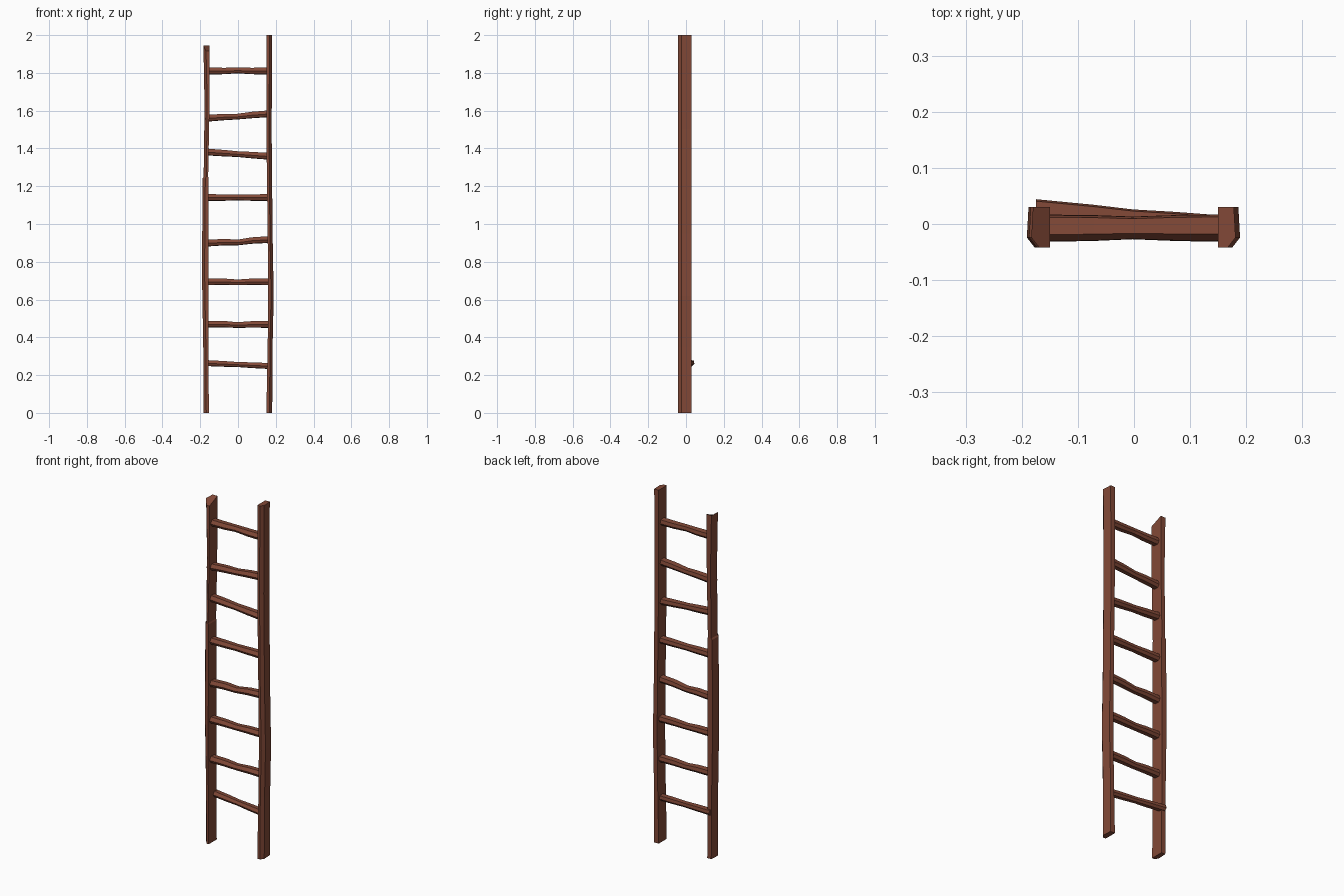
import bpy, bmesh

if "Cube" in bpy.data.objects:
    bpy.data.objects.remove(bpy.data.objects["Cube"])

wood = bpy.data.materials.new("reddish_brown_wood")
wood.diffuse_color = (0.223, 0.066, 0.038, 1)
wood.use_nodes = True
wood.node_tree.nodes["Principled BSDF"].inputs["Base Color"].default_value = wood.diffuse_color


def loft(name, rings):
    """Solid through a list of equal-sized vertex rings, capped at both ends."""
    bm = bmesh.new()
    rows = [[bm.verts.new(p) for p in ring] for ring in rings]
    n = len(rows[0])
    for a, b in zip(rows, rows[1:]):
        for i in range(n):
            j = (i + 1) % n
            bm.faces.new((a[i], a[j], b[j], b[i]))
    bm.faces.new(rows[0][::-1])
    bm.faces.new(rows[-1])
    bmesh.ops.recalc_face_normals(bm, faces=bm.faces)
    mesh = bpy.data.meshes.new(name)
    bm.to_mesh(mesh)
    bm.free()
    mesh.materials.append(wood)
    obj = bpy.data.objects.new(name, mesh)
    bpy.context.collection.objects.link(obj)
    return obj


def rail(name, side, stations, front_drop):
    """Upright with a chamfered outer front edge; stations are (z, inner x, outer x)."""
    rings = []
    for k, (z, inner, outer) in enumerate(stations):
        drop = front_drop if k == len(stations) - 1 else 0
        rings.append([(side * inner, 0.03, z), (side * (outer - 0.003), 0.03, z),
                      (side * outer, -0.024, z), (side * (outer - 0.014), -0.042, z - drop),
                      (side * inner, -0.042, z - drop)])
    return loft(name, rings)


# Uprights, slightly bowed; the left one has a split at mid height
rail("left_rail", -1, [(0, 0.154, 0.182), (0.35, 0.157, 0.184), (0.75, 0.157, 0.191),
                       (1.242, 0.155, 0.187), (1.25, 0.158, 0.182),
                       (1.62, 0.151, 0.177), (1.945, 0.150, 0.183)], 0.03)
rail("right_rail", 1, [(0, 0.150, 0.181), (0.35, 0.157, 0.183), (0.62, 0.160, 0.189),
                       (0.95, 0.157, 0.183), (1.5, 0.150, 0.178), (2.0, 0.150, 0.181)], 0.0)

# Rungs: left z, right z, left y, right y, waist sag
rungs = [(0.264, 0.248, 0.024, -0.006, 0.0), (0.470, 0.468, -0.006, -0.006, -0.004),
         (0.694, 0.694, -0.008, -0.006, -0.003), (0.898, 0.918, -0.006, -0.008, -0.006),
         (1.140, 1.140, -0.006, -0.006, 0.0), (1.382, 1.358, -0.006, -0.008, 0.0),
         (1.559, 1.584, -0.008, -0.006, -0.003), (1.810, 1.810, -0.007, -0.006, 0.003)]
section = [(-0.012, 0.018), (0.019, 0.016), (0.023, -0.004),
           (0.012, -0.018), (-0.016, -0.016), (-0.024, -0.001)]
for n, (z0, z1, y0, y1, sag) in enumerate(rungs, 1):
    rings = []
    # ends are full thickness, the waist is worn thinner
    for t, scale in ((0, 1.0), (0.3, 0.95), (0.5, 0.84), (0.72, 0.95), (1, 1.0)):
        x = -0.175 + 0.345 * t
        y = y0 + (y1 - y0) * t
        z = z0 + (z1 - z0) * t + (sag if t == 0.5 else 0)
        s = scale * (0.88 if n == 1 else 1)
        rings.append([(x, y + dy * s, z + dz * s) for dy, dz in section])
    loft(f"rung_{n}", rings)
